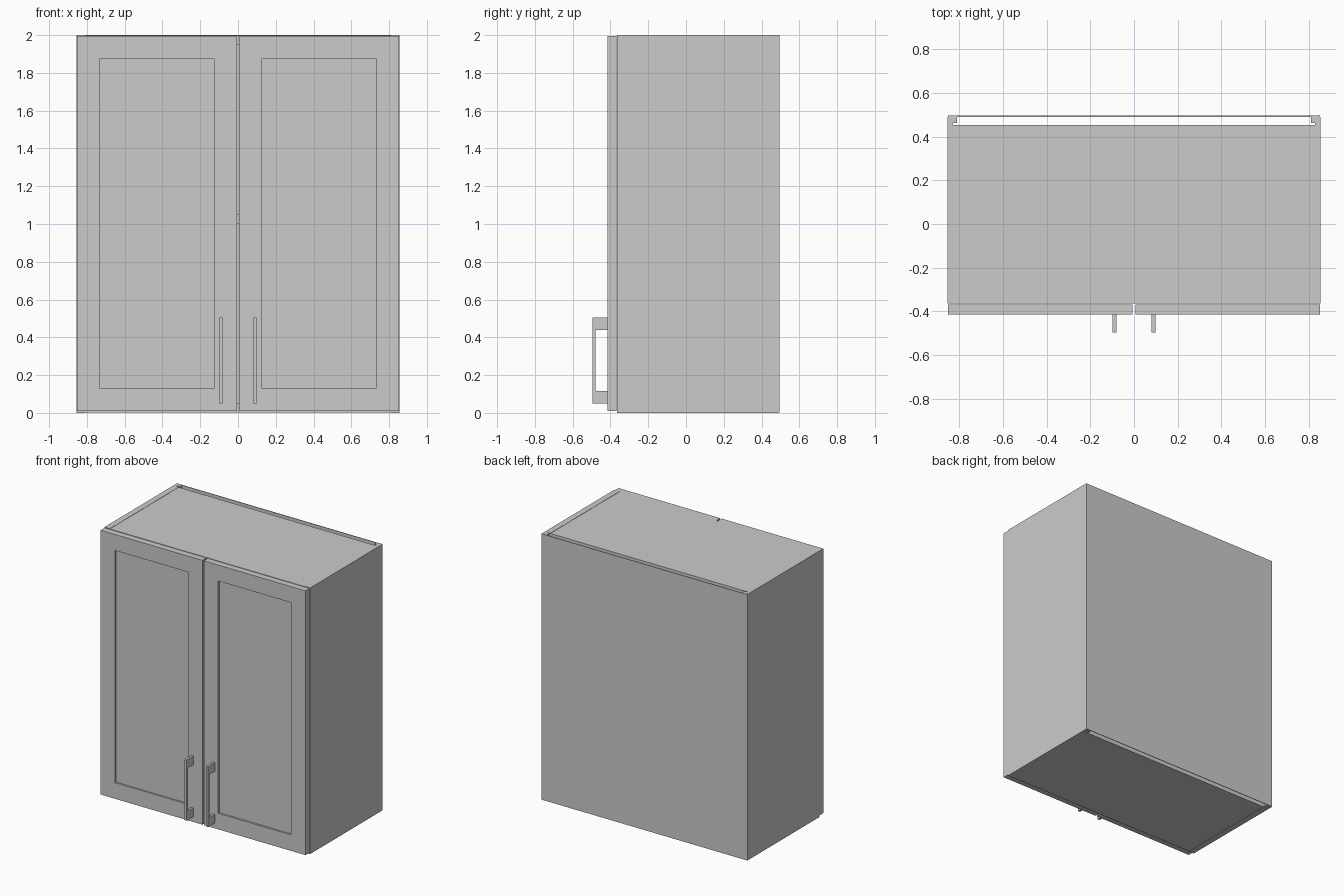
import bpy, bmesh
from math import sin, cos, pi

if "Cube" in bpy.data.objects:
    bpy.data.objects.remove(bpy.data.objects["Cube"])


def finish(name, bm):
    bmesh.ops.recalc_face_normals(bm, faces=bm.faces)
    mesh = bpy.data.meshes.new(name)
    bm.to_mesh(mesh)
    bm.free()
    ob = bpy.data.objects.new(name, mesh)
    bpy.context.collection.objects.link(ob)
    return ob


def box_bm(x, y, z):
    bm = bmesh.new()
    bmesh.ops.create_cube(bm, size=1)
    for v in bm.verts:
        v.co = [r[0] + (c + 0.5) * (r[1] - r[0]) for c, r in zip(v.co, (x, y, z))]
    return bm


def box(name, x, y, z):
    return finish(name, box_bm(x, y, z))


def prism(name, points, offset):
    bm = bmesh.new()
    face = bm.faces.new([bm.verts.new(p) for p in points])
    ext = bmesh.ops.extrude_face_region(bm, geom=[face])
    moved = [g for g in ext["geom"] if isinstance(g, bmesh.types.BMVert)]
    bmesh.ops.translate(bm, verts=moved, vec=offset)
    return finish(name, bm)


# Carcass: horizontal boards and thin back sheet
for name, z0, z1, front in (("bottom_board", 0.002, 0.05, -0.365),
                            ("shelf", 1.0, 1.05, -0.355),
                            ("top_board", 1.95, 1.998, -0.365)):
    box(name, (-0.81, 0.81), (front, 0.454), (z0, z1))
box("back_sheet", (-0.853, 0.853), (0.491, 0.496), (0.002, 2.0))

# Side panel section with the groove for a back board
side_profile = [(0.81, -0.365), (0.855, -0.365), (0.855, 0.49), (0.81, 0.49),
                (0.81, 0.463), (0.83, 0.463), (0.83, 0.454), (0.81, 0.454)]

# Handle section: outer U with rounded inner corners
handle_profile = [(-0.415, 0.05), (-0.496, 0.05), (-0.496, 0.505),
                  (-0.415, 0.505), (-0.415, 0.44)]
R = 0.012
for cz, start in ((0.44 - R, pi / 2), (0.115 + R, pi)):
    for i in range(6):
        a = start + i * pi / 10
        handle_profile.append((-0.48 + R + R * cos(a), cz + R * sin(a)))
handle_profile.append((-0.415, 0.115))

for s, tag in ((-1, "left"), (1, "right")):
    prism("side_panel_" + tag, [(s * x, y, 0) for x, y in side_profile], (0, 0, 2))

    # Door with recessed centre panel on both faces
    bm = box_bm(sorted((s * 0.006, s * 0.852)), (-0.415, -0.368), (0.01, 1.996))
    bmesh.ops.recalc_face_normals(bm, faces=bm.faces)
    bm.normal_update()
    faces = [f for f in bm.faces if abs(f.normal.y) > 0.9]
    bmesh.ops.inset_individual(bm, faces=faces, thickness=0.17)
    for f in faces:
        ext = bmesh.ops.extrude_discrete_faces(bm, faces=[f])["faces"][0]
        d = 0.014 if ext.calc_center_median().y < -0.39 else -0.014
        bmesh.ops.translate(bm, verts=ext.verts, vec=(0, d, 0))
    finish("door_" + tag, bm)

    prism("handle_" + tag, [(s * 0.081, y, z) for y, z in handle_profile],
          (s * 0.018, 0, 0))
